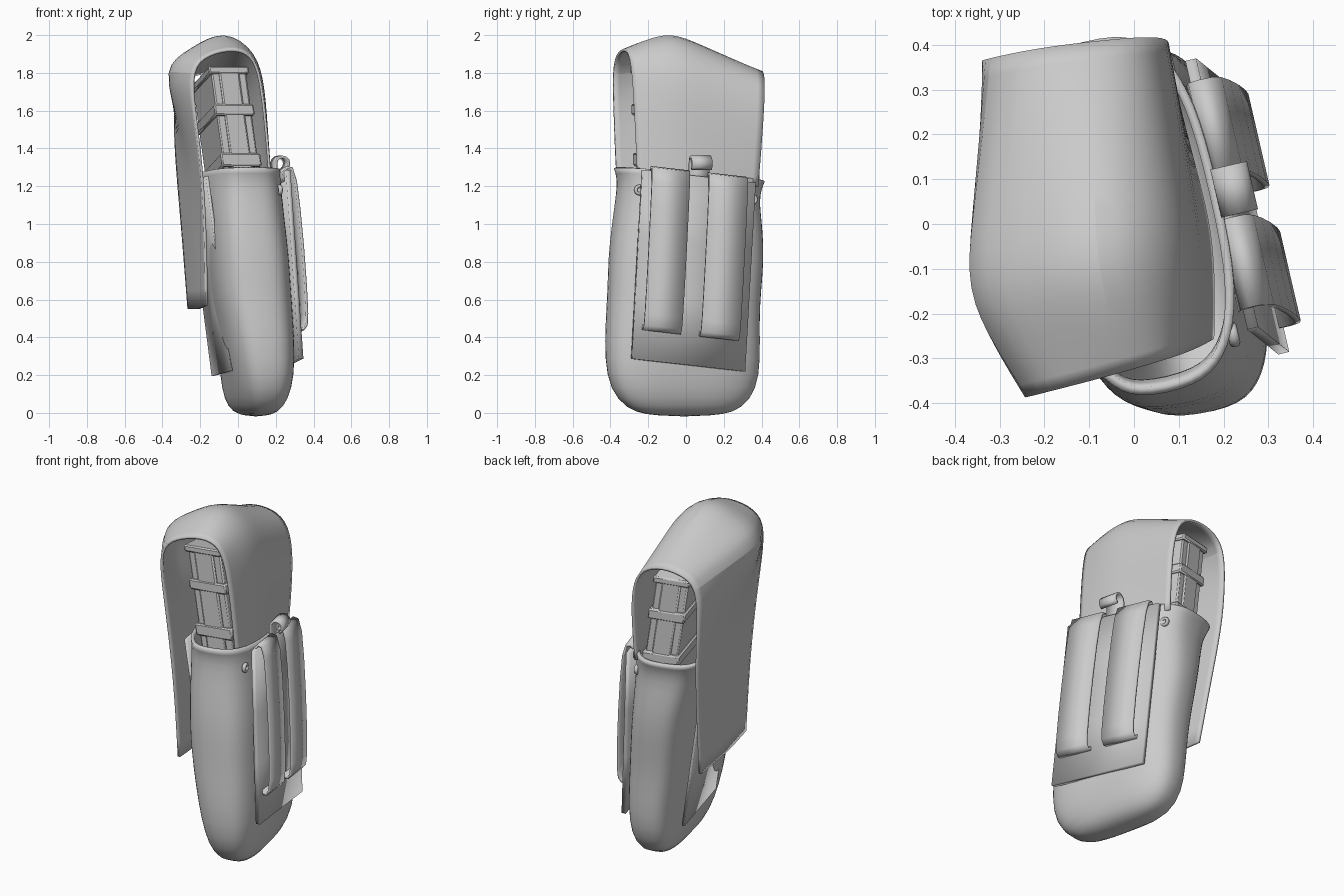
import bpy, bmesh, math
from mathutils import Vector

if "Cube" in bpy.data.objects:
    bpy.data.objects.remove(bpy.data.objects["Cube"])

YAW = math.radians(13)
C, S = math.cos(YAW), math.sin(YAW)

gray = bpy.data.materials.new("canvas gray")
gray.diffuse_color = (0.6, 0.6, 0.6, 1)
gray.use_nodes = True
gray.node_tree.nodes["Principled BSDF"].inputs["Base Color"].default_value = gray.diffuse_color


def P(u, n, z):
    """u runs along the wide side, n points out of the strap side."""
    return Vector((n * C - u * S, u * C + n * S, z))


def make(name, verts, faces, thick=0, subdiv=0, angle=40, offset=0):
    me = bpy.data.meshes.new(name)
    me.from_pydata(verts, [], faces)
    bm = bmesh.new()
    bm.from_mesh(me)
    bmesh.ops.recalc_face_normals(bm, faces=bm.faces)
    bm.to_mesh(me)
    bm.free()
    me.materials.append(gray)
    ob = bpy.data.objects.new(name, me)
    bpy.context.collection.objects.link(ob)
    if subdiv:
        m = ob.modifiers.new("smooth", 'SUBSURF')
        m.levels = m.render_levels = subdiv
        m.boundary_smooth = 'PRESERVE_CORNERS'
    if thick:
        m = ob.modifiers.new("cloth", 'SOLIDIFY')
        m.thickness, m.offset = thick, offset
    bpy.ops.object.select_all(action='DESELECT')
    ob.select_set(True)
    bpy.context.view_layer.objects.active = ob
    bpy.ops.object.shade_smooth_by_angle(angle=math.radians(angle))
    return ob


def grid(rows, closed=False):
    """Faces joining equal rows of points."""
    k = len(rows[0])
    faces = []
    for i in range(len(rows) - 1):
        for j in range(k if closed else k - 1):
            a, b = i * k + j, i * k + (j + 1) % k
            faces.append((a, b, b + k, a + k))
    return [p for r in rows for p in r], faces


# Pouch body: z, u front, u back, n left, n right, taper of the flap side toward the front
SECTIONS = [
    (0.01, -0.24, 0.18, 0.03, 0.15, 0), (0.04, -0.33, 0.27, -0.01, 0.19, 0),
    (0.13, -0.41, 0.34, -0.04, 0.225, -0.01), (0.28, -0.435, 0.36, -0.065, 0.24, -0.03),
    (0.48, -0.42, 0.36, -0.1, 0.235, -0.04), (0.65, -0.405, 0.37, -0.13, 0.225, -0.045),
    (0.82, -0.405, 0.385, -0.145, 0.215, -0.035), (1.00, -0.375, 0.385, -0.165, 0.20, -0.015),
    (1.14, -0.345, 0.375, -0.185, 0.19, 0.01), (1.22, -0.34, 0.39, -0.20, 0.185, 0.03),
    (1.27, -0.36, 0.41, -0.21, 0.18, 0.045)]
K = 32
rings = []
for z, u0, u1, n0, n1, taper in SECTIONS:
    ring = []
    for j in range(K):
        a = 2 * math.pi * j / K
        c, s = math.cos(a), math.sin(a)
        c = math.copysign(abs(c) ** 0.7, c)
        s = math.copysign(abs(s) ** (0.7 if s > 0 else 0.6), s)
        u = (u0 + u1) / 2 + (u1 - u0) / 2 * c
        n = (n0 + n1) / 2 + (n1 - n0) / 2 * s
        if s < 0:
            n += taper * s * c
        wave = 0.006 * math.sin(9 * z + 2 * a) * min(1, z)
        ring.append(P(u + wave, n, z - 0.09 * u * (z / 1.27) ** 3))
    rings.append(ring)
v, f = grid(rings, True)
v.append(P(-0.03, 0.09, 0.0))
f += [(j, (j + 1) % K, len(v) - 1) for j in range(K)]
make("pouch_body", v, f, thick=0.02, subdiv=1, offset=-1, angle=60)

# Flap over the top: (n, z) arches from the strap side to the hanging end
FRONT = [(0.11, 1.2), (0.09, 1.45), (0.06, 1.72), (0.02, 1.89), (-0.09, 1.93), (-0.24, 1.9),
         (-0.33, 1.82), (-0.31, 1.6), (-0.27, 1.3), (-0.245, 0.95), (-0.235, 0.57)]
MID = [(0.16, 1.2), (0.14, 1.45), (0.13, 1.72), (0.08, 1.92), (-0.10, 2.05), (-0.28, 1.93),
       (-0.44, 1.84), (-0.32, 1.55), (-0.255, 1.3), (-0.24, 0.95), (-0.225, 0.55)]
BACK = [(0.15, 1.2), (0.16, 1.4), (0.16, 1.6), (0.12, 1.76), (0.0, 1.81), (-0.13, 1.80),
        (-0.24, 1.74), (-0.245, 1.5), (-0.23, 1.25), (-0.215, 0.95), (-0.20, 0.55)]


def mix(a, b, t):
    return [(p[0] + (q[0] - p[0]) * t, p[1] + (q[1] - p[1]) * t) for p, q in zip(a, b)]


flap_rows = []
for u, arch in ((-0.32, FRONT), (-0.2, mix(FRONT, MID, 0.55)), (-0.06, MID),
                (0.09, mix(MID, BACK, 0.3)), (0.27, mix(MID, BACK, 0.68)), (0.43, BACK)):
    row = []
    for j, (n, z) in enumerate(arch):
        # the hanging end narrows, and the strap side is cut shorter
        k = 1
        if n < -0.15:
            k -= (0.32 if u > 0 else 0.14) * min(1, max(0, (1.3 - z) / 0.75))
        k -= (0.17 if u > 0 else 0.1) * max(0, 1 - j / 5)
        row.append(P(u * k, n, z))
    flap_rows.append(row)
v, f = grid(flap_rows)
make("flap", v, f, thick=0.014, subdiv=2, angle=60)


def block(name, u, n_low, n_high, z, roll=0.0, twist=0.0):
    """Leaning box: n ranges at the bottom and top, tops sloping along u."""
    v = [P(uu, nn + twist * (uu + 0.27), zz - roll * (uu + 0.1)) for zz, ns in zip(z, (n_low, n_high))
         for uu, nn in ((u[0], ns[0]), (u[1], ns[0]), (u[1], ns[1]), (u[0], ns[1]))]
    f = [(0, 1, 2, 3), (4, 5, 6, 7)] + [(i, (i + 1) % 4, 4 + (i + 1) % 4, 4 + i) for i in range(4)]
    ob = make(name, v, f, angle=30)
    m = ob.modifiers.new("bevel", 'BEVEL')
    m.width, m.segments = 0.008, 1
    return ob


# Ribbed magazine stack inside, leaning toward the hanging flap
def lean(z):
    return -0.04 - 0.14 * (z - 1.3)


def mag(name, u, half, z0, z1):
    lo, hi = lean(z0), lean(z1)
    block(name, u, (lo - half, lo + half), (hi - half, hi + half), (z0, z1), 0.17, 0.07)


mag("magazine_core", (-0.235, 0.36), 0.095, 0.95, 1.80)
mag("magazine_front_rib", (-0.25, 0.37), 0.055, 0.95, 1.79)
for z0, z1 in ((1.28, 1.35), (1.55, 1.61), (1.77, 1.81)):
    mag("magazine_band", (-0.255, 0.375), 0.108, z0, z1)


def backing_n(z):
    return 0.205 + 0.055 * (1.27 - z)


def B(u, n, z):
    """Backing frame: leans and rolls with the strap plate."""
    return P(u + 0.07 * (z - 1.27), n, z - 0.11 * u)


# Strap backing plate
plate = [[B(u, backing_n(z), z) for u in (-0.285, 0.33)] for z in (1.255, 0.9, 0.6, 0.255)]
v, f = grid(plate)
make("strap_plate", v, f, thick=0.025)

# Two wide belt straps bowing outward and folding over the plate
STRAP = [(0.19, 1.2), (0.195, 1.25), (0.212, 1.274), (0.237, 1.268), (0.257, 1.2), (0.274, 1.05),
         (0.29, 0.85), (0.302, 0.65), (0.307, 0.5), (0.303, 0.44), (0.288, 0.418),
         (0.268, 0.42), (0.25, 0.45)]
for u0, u1 in ((-0.24, -0.035), (0.07, 0.28)):
    rows = [[B(u, n, z) for u in (u0, u1)] for n, z in STRAP]
    v, f = grid(rows)
    make("belt_strap", v, f, thick=0.014, angle=50)

# Small webbing loop at the top
loop = [(0.205, 1.2), (0.2, 1.27)]
loop += [(0.235 + 0.035 * math.cos(a), 1.32 + 0.035 * math.sin(a))
         for a in [math.pi - i * math.pi / 6 for i in range(9)]]
rows = [[P(u, n, z) for u in (-0.03, 0.08)] for n, z in loop]
v, f = grid(rows)
make("top_loop", v, f, thick=0.014, angle=50)

# Closure panel lying on the flap side of the body
panel = [[P(u, n, z - 0.06 * u) for u in (-0.22, 0.0, 0.24)]
         for z, n in ((1.24, -0.218), (0.9, -0.172), (0.55, -0.125), (0.21, -0.08))]
v, f = grid(panel)
make("closure_panel", v, f, thick=0.016)

# Eyelets beside the plate
for u, n, z in ((-0.29, 0.16, 1.18), (0.325, 0.155, 1.13)):
    rows = []
    for i in range(17):
        a = 2 * math.pi * i / 16
        row = []
        for j in range(8):
            b = 2 * math.pi * j / 8
            r = 0.02 + 0.009 * math.cos(b)
            row.append(P(u + r * math.cos(a), n + 0.012 * math.sin(b), z + r * math.sin(a)))
        rows.append(row)
    v, f = grid(rows, True)
    make("eyelet", v, f, angle=60)
